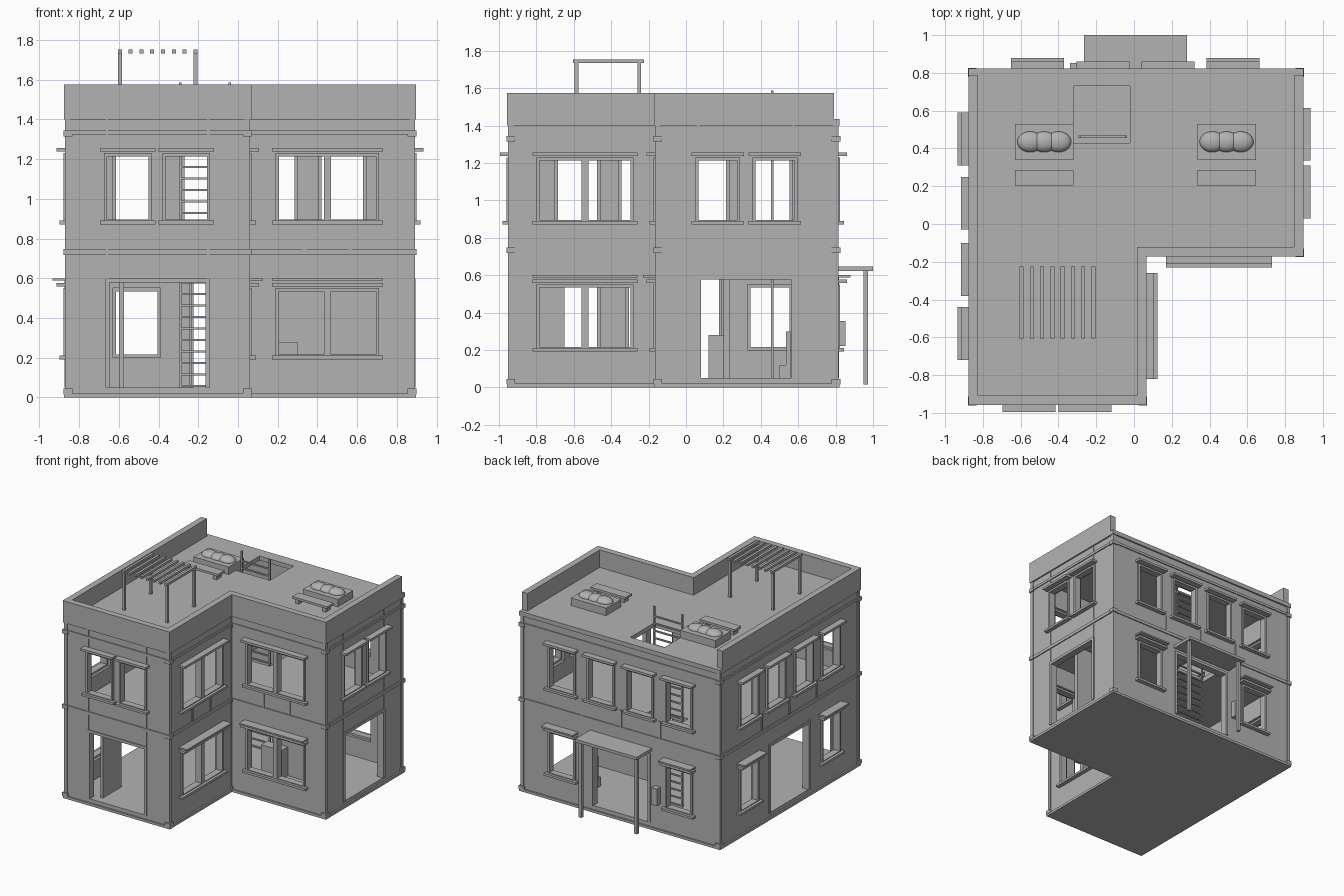
import bpy, bmesh
from mathutils import Matrix, Vector

if "Cube" in bpy.data.objects:
    bpy.data.objects.remove(bpy.data.objects["Cube"], do_unlink=True)

GREY = (0.45, 0.45, 0.45, 1)
mat = bpy.data.materials.new("plain_grey")
mat.use_nodes = True
mat.diffuse_color = GREY
mat.node_tree.nodes["Principled BSDF"].inputs["Base Color"].default_value = GREY

parts = {}


def mesh_of(name):
    return parts.setdefault(name, bmesh.new())


def box(name, x0, x1, y0, y1, z0, z1):
    size = Vector((x1 - x0, y1 - y0, z1 - z0))
    mid = Vector((x0 + x1, y0 + y1, z0 + z1)) / 2
    bmesh.ops.create_cube(mesh_of(name), size=1,
                          matrix=Matrix.Translation(mid) @ Matrix.Diagonal(size).to_4x4())


def prism(name, outline, z0, z1):
    bm = mesh_of(name)
    face = bm.faces.new([bm.verts.new((x, y, z0)) for x, y in outline])
    new = bmesh.ops.extrude_face_region(bm, geom=[face])["geom"]
    bmesh.ops.translate(bm, vec=(0, 0, z1 - z0),
                        verts=[v for v in new if isinstance(v, bmesh.types.BMVert)])
    bmesh.ops.recalc_face_normals(bm, faces=bm.faces)


# Footprint lines of the L-shaped plan
LEFT, WING, RIGHT = -0.865, 0.055, 0.885
FRONT, NOTCH, BACK = -0.945, -0.16, 0.81


def plan(o):
    return [(LEFT - o, BACK + o), (LEFT - o, FRONT - o), (WING + o, FRONT - o),
            (WING + o, NOTCH - o), (RIGHT + o, NOTCH - o), (RIGHT + o, BACK + o)]


# Facades: axis of the normal, its sign, plane position, start and end
FACES = {
    "front": ("y", -1, FRONT, LEFT, WING),
    "notch": ("y", -1, NOTCH, WING, RIGHT),
    "wing": ("x", 1, WING, FRONT, NOTCH),
    "right": ("x", 1, RIGHT, NOTCH, BACK),
    "back": ("y", 1, BACK, LEFT, RIGHT),
    "left": ("x", -1, LEFT, FRONT, BACK),
}


def on_wall(name, face, u0, u1, d0, d1, z0, z1):
    """Box on a facade: u runs along it, d is the distance outward."""
    axis, sign, plane, _, _ = FACES[face]
    a, b = sorted((plane + sign * d0, plane + sign * d1))
    if axis == "x":
        box(name, a, b, u0, u1, z0, z1)
    else:
        box(name, u0, u1, a, b, z0, z1)


def frame(name, face, c, w, z0, z1, t, d0, d1, bottom=True):
    for s in (-1, 1):
        a, b = sorted((c + s * w, c + s * (w - t)))
        on_wall(name, face, a, b, d0, d1, z0, z1)
    on_wall(name, face, c - w, c + w, d0, d1, z1 - t, z1)
    if bottom:
        on_wall(name, face, c - w, c + w, d0, d1, z0, z0 + t)


def window(face, c, upper, w=0.12, double=False):
    z0 = 0.88 if upper else 0.2
    z1 = z0 + 0.35
    on_wall("opening_cutter", face, c - w, c + w, -0.09, 0.05, z0, z1)
    frame("window_frames", face, c, w, z0, z1, 0.016, -0.04, 0.014)
    if double:
        on_wall("window_frames", face, c - 0.018, c + 0.018, -0.04, 0.014, z0, z1)
    on_wall("window_sills", face, c - w - 0.02, c + w + 0.02, -0.01, 0.035, z0 - 0.008, z0 + 0.01)
    on_wall("window_heads", face, c - w - 0.02, c + w + 0.02, -0.01, 0.05, z1 + 0.008, z1 + 0.026)
    if not upper:
        on_wall("window_awnings", face, c - w - 0.02, c + w + 0.02, -0.01, 0.07, z1 + 0.038, z1 + 0.05)


def door(face, c, w=0.255):
    on_wall("opening_cutter", face, c - w, c + w, -0.09, 0.05, 0.05, 0.59)
    frame("door_frames", face, c, w + 0.008, 0.05, 0.6, 0.022, -0.05, 0.008, False)


# Openings on every facade
for f, centres in {"front": (-0.555, -0.26), "right": (0.17, 0.475),
                   "back": (-0.51, -0.165, 0.18, 0.525),
                   "left": (0.45, 0.11, -0.24, -0.58)}.items():
    for c in centres:
        window(f, c, True)
    if len(centres) == 4:
        window(f, centres[0], False)
        window(f, centres[3], False)
        for a, b in zip(centres, centres[1:]):
            m = (a + b) / 2
            on_wall("wall_strips", f, m - 0.008, m + 0.008, -0.01, 0.006, 0.74, 0.88)
for f, c in (("notch", 0.45), ("wing", -0.54)):
    for upper in (True, False):
        window(f, c, upper, 0.26, True)
    for s in (-0.115, 0.115):
        on_wall("wall_strips", f, c + s - 0.009, c + s + 0.009, -0.01, 0.006, 0.74, 0.88)
for f, c in (("front", -0.405), ("right", 0.32), ("back", 0.01), ("left", -0.065)):
    door(f, c)
    if f in ("front", "right"):
        for s in (-0.255, 0.255):
            for z0, z1 in ((0.6, 0.88), (1.25, 1.4)):
                on_wall("wall_strips", f, c + s - 0.006, c + s + 0.006, -0.01, 0.005, z0, z1)

# Horizontal bands round the building
for f, (_, _, _, a, b) in FACES.items():
    for z0, z1 in ((0.72, 0.745), (1.325, 1.345)):
        on_wall("wall_bands", f, a, b, -0.01, 0.008, z0, z1)

# Corner posts with collars
for x, y in plan(-0.008):
    box("corner_posts", x - 0.014, x + 0.014, y - 0.014, y + 0.014, 0.01, 1.4)
    for z in (0.03, 0.733, 1.33):
        box("corner_collars", x - 0.023, x + 0.023, y - 0.023, y + 0.023, z - 0.015, z + 0.015)

# Shell, floors and roof
prism("building_shell", plan(0), 0, 1.4)
prism("room_cutter", plan(-0.06), 0.05, 0.71)
prism("room_cutter", plan(-0.06), 0.75, 1.5)
box("hatch_cutter", -0.32, -0.02, 0.43, 0.73, 0.6, 1.6)
prism("base_plinth", plan(0.012), 0, 0.02)
prism("roof_slab", plan(0.012), 1.4, 1.435)

# Parapet, open along the back
rim, inner = plan(0.012), plan(-0.038)
rim[0], rim[-1] = (rim[0][0], 0.79), (rim[-1][0], 0.79)
inner[0], inner[-1] = (inner[0][0], 0.79), (inner[-1][0], 0.79)
prism("parapet", rim + inner[::-1], 1.435, 1.575)

# Ladder through both storeys
for x in (-0.29, -0.042):
    box("ladder", x - 0.006, x + 0.006, 0.455, 0.468, 0.05, 1.587)
for k in range(1, 27):
    box("ladder", -0.29, -0.042, 0.455, 0.468, 0.058 * k - 0.005, 0.058 * k + 0.005)

# Pergola on the roof
for i in range(8):
    x = -0.595 + i * 0.0543
    box("pergola_slats", x - 0.01, x + 0.01, -0.605, -0.225, 1.733, 1.752)
for x in (-0.595, -0.215):
    for y in (-0.585, -0.25):
        box("pergola_posts", x - 0.01, x + 0.01, y - 0.01, y + 0.01, 1.43, 1.74)

# Planters with shrubs, and benches
for c in (-0.475, 0.49):
    box("planters", c - 0.155, c + 0.155, 0.34, 0.53, 1.43, 1.495)
    for s in (-0.075, 0, 0.075):
        bmesh.ops.create_uvsphere(mesh_of("shrubs"), u_segments=24, v_segments=12, radius=1,
                                  matrix=Matrix.Translation((c + s, 0.435, 1.495))
                                  @ Matrix.Diagonal((0.068, 0.055, 0.035, 1)))
    box("benches", c - 0.155, c + 0.155, 0.205, 0.285, 1.47, 1.488)
    for s in (-0.12, 0.12):
        box("benches", c + s - 0.015, c + s + 0.015, 0.215, 0.275, 1.43, 1.475)

# Back porch and wall box
box("porch_canopy", -0.265, 0.28, 0.8, 1.0, 0.622, 0.645)
for x in (-0.235, 0.255):
    box("porch_posts", x - 0.012, x + 0.012, 0.948, 0.972, 0.015, 0.63)
box("wall_box", -0.34, -0.29, 0.8, 0.853, 0.22, 0.355)

# Inside: partition, counter, chair and open door leaf
box("partition", 0.16, 0.76, 0.2, 0.235, 0.05, 0.71)
box("counter", 0.12, 0.3, 0.12, 0.2, 0.05, 0.28)
box("chair", 0.4, 0.5, 0.5, 0.56, 0.05, 0.12)
box("chair", 0.4, 0.5, 0.535, 0.56, 0.12, 0.3)
box("door_leaf", -0.6, -0.575, -0.88, -0.65, 0.05, 0.58)

# Turn every part into an object
objs = {}
for name, bm in parts.items():
    me = bpy.data.meshes.new(name)
    bm.to_mesh(me)
    bm.free()
    me.materials.append(mat)
    ob = bpy.data.objects.new(name, me)
    bpy.context.collection.objects.link(ob)
    objs[name] = ob

# Cut the rooms, hatch and openings
cuts = {"building_shell": ("room_cutter", "hatch_cutter", "opening_cutter"),
        "roof_slab": ("hatch_cutter",)}
for target, cutters in cuts.items():
    ob = objs[target]
    bpy.context.view_layer.objects.active = ob
    for c in cutters:
        m = ob.modifiers.new(c, "BOOLEAN")
        m.operation, m.solver, m.object = "DIFFERENCE", "EXACT", objs[c]
        bpy.ops.object.modifier_apply(modifier=m.name)
for c in ("room_cutter", "hatch_cutter", "opening_cutter"):
    bpy.data.objects.remove(objs[c], do_unlink=True)

# Smooth the shrubs
for p in objs["shrubs"].data.polygons:
    p.use_smooth = True
